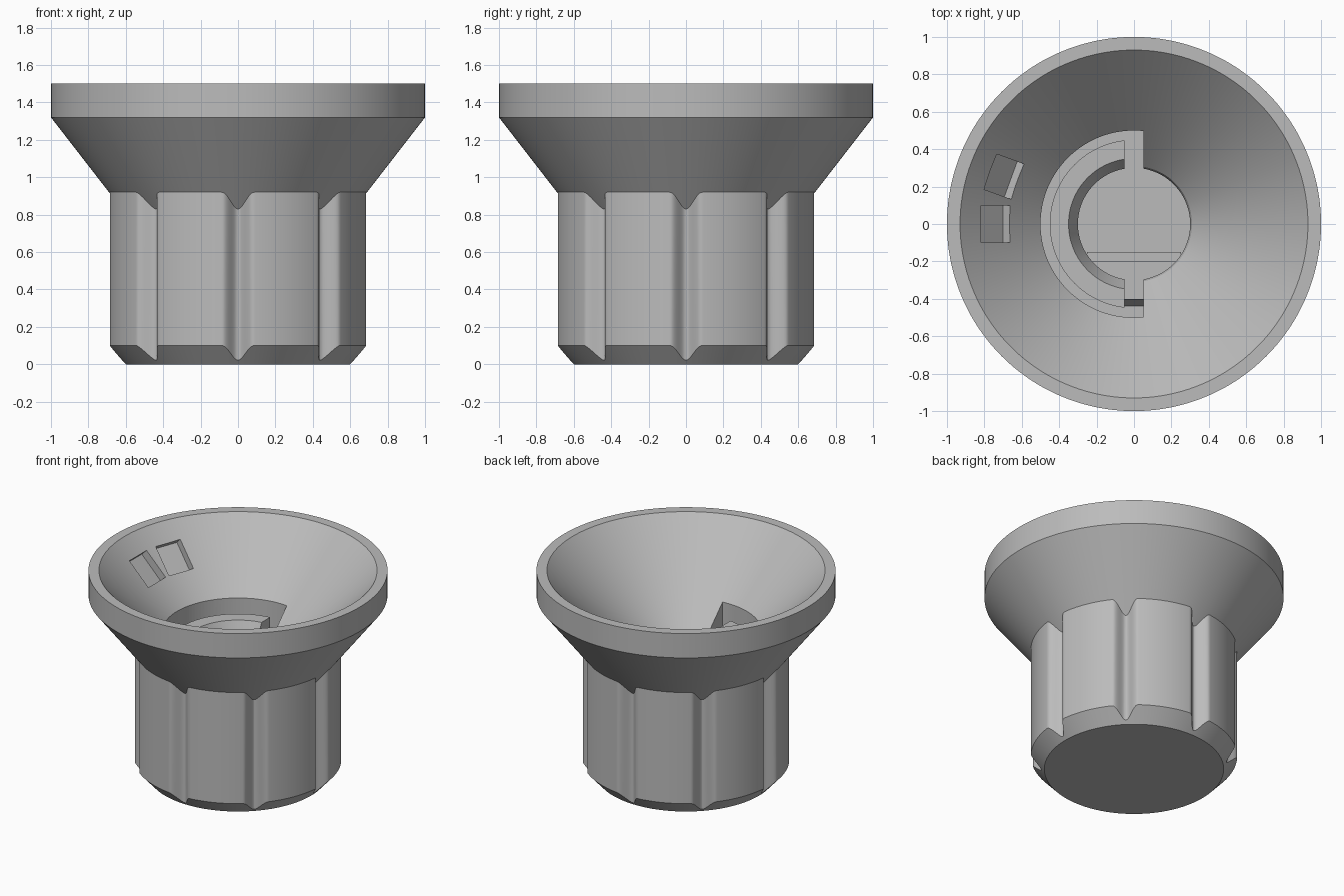
import bpy, bmesh
from math import pi, sin, cos, radians
from mathutils import Matrix

cube = bpy.data.objects.get("Cube")
if cube:
    bpy.data.objects.remove(cube, do_unlink=True)

grey = bpy.data.materials.new("plain grey")
grey.use_nodes = True
colour = (0.5, 0.5, 0.5, 1)
grey.diffuse_color = colour
grey.node_tree.nodes["Principled BSDF"].inputs["Base Color"].default_value = colour

FLOOR = 0.45      # bottom of the shaft socket
CONE = 1.016      # rise over run of the inner funnel


def finish(bm, name):
    bmesh.ops.recalc_face_normals(bm, faces=bm.faces)
    mesh = bpy.data.meshes.new(name)
    bm.to_mesh(mesh)
    bm.free()
    mesh.materials.append(grey)
    ob = bpy.data.objects.new(name, mesh)
    bpy.context.collection.objects.link(ob)
    return ob


def lathe(profile_at, segments, closed=False):
    """Sweep a profile, which may vary with the angle, around z."""
    bm = bmesh.new()
    rings = []
    for i in range(segments):
        a = 2 * pi * i / segments
        rings.append([bm.verts.new((r * cos(a), r * sin(a), z)) for r, z in profile_at(a)])
    n = len(rings[0])
    for i in range(segments):
        p, q = rings[i - 1], rings[i]
        for j in range(n if closed else n - 1):
            k = (j + 1) % n
            bm.faces.new((p[j], q[j], q[k], p[k]))
    if not closed:
        bm.faces.new([r[0] for r in rings])
        bm.faces.new([r[-1] for r in rings])
    return bm


def keep_right_of(bm, x):
    """Slice away everything beyond the plane at x and cap the cut."""
    bmesh.ops.bisect_plane(bm, geom=bm.verts[:] + bm.edges[:] + bm.faces[:],
                           plane_co=(x, 0, 0), plane_no=(1, 0, 0), clear_outer=True)
    bmesh.ops.holes_fill(bm, edges=[e for e in bm.edges if e.is_boundary], sides=0)
    return bm


def box(name, size, matrix):
    bm = bmesh.new()
    bmesh.ops.create_cube(bm, size=1, matrix=matrix @ Matrix.Diagonal((*size, 1)))
    return finish(bm, name)


def cut(target, cutter):
    mod = target.modifiers.new("cut", 'BOOLEAN')
    mod.operation, mod.solver, mod.object = 'DIFFERENCE', 'EXACT', cutter
    bpy.context.view_layer.objects.active = target
    bpy.ops.object.modifier_apply(modifier=mod.name)
    bpy.data.objects.remove(cutter, do_unlink=True)


def smooth(ob):
    bpy.ops.object.select_all(action='DESELECT')
    ob.select_set(True)
    bpy.context.view_layer.objects.active = ob
    bpy.ops.object.shade_smooth_by_angle(angle=radians(22))


# Knob body: fluted grip, flared skirt, funnel and socket in one sweep
def knob_profile(a):
    off = (a + pi / 8) % (pi / 4) - pi / 8
    t = min(abs(off) / radians(7.2), 1)
    r = 0.69 - 0.035 * (1 + cos(pi * t))
    return [(0.6, 0), (r, (r - 0.6) * 1.11), (r, 0.92 - (0.69 - r) * 1.29),
            (1, 1.32), (1, 1.5), (0.93, 1.5), (0.31, 0.87), (0.3, 0.84), (0.3, FLOOR)]


knob = finish(lathe(knob_profile, 480), "knob_body")

# Half-round pocket beside the socket
pocket = lathe(lambda a: [(0.5, FLOOR), (0.5, 1.2)], 128)
cut(knob, finish(keep_right_of(pocket, 0.05), "pocket_cutter"))

# Two shallow recesses in the funnel wall
mid = 0.7425
for turn in (0, -20):
    place = (Matrix.Rotation(radians(turn), 4, 'Z')
             @ Matrix.Translation((-mid, 0, 1.5 - (0.93 - mid) * CONE))
             @ Matrix.Rotation(radians(45.5), 4, 'Y'))
    cut(knob, box("recess_cutter", (0.22, 0.2, 0.1), place))
smooth(knob)

# Half-ring collar standing in the pocket
base = FLOOR - 0.02
collar = lathe(lambda a: [(0.45, base), (0.45, 0.97), (0.35, 0.97), (0.3, 0.86), (0.3, base)],
               128, closed=True)
smooth(finish(keep_right_of(collar, -0.05), "half_ring_collar"))

# Rib across the socket, for a flatted shaft
box("socket_rib", (0.5, 0.05, 0.22), Matrix.Translation((0, -0.175, FLOOR + 0.1)))

# Small sloped catch in the front channel
bm = bmesh.new()
for x in (-0.05, 0.05):
    for y, z in ((-0.4, base), (-0.4, FLOOR + 0.1), (-0.445, base)):
        bm.verts.new((x, y, z))
bmesh.ops.convex_hull(bm, input=bm.verts)
finish(bm, "channel_catch")
